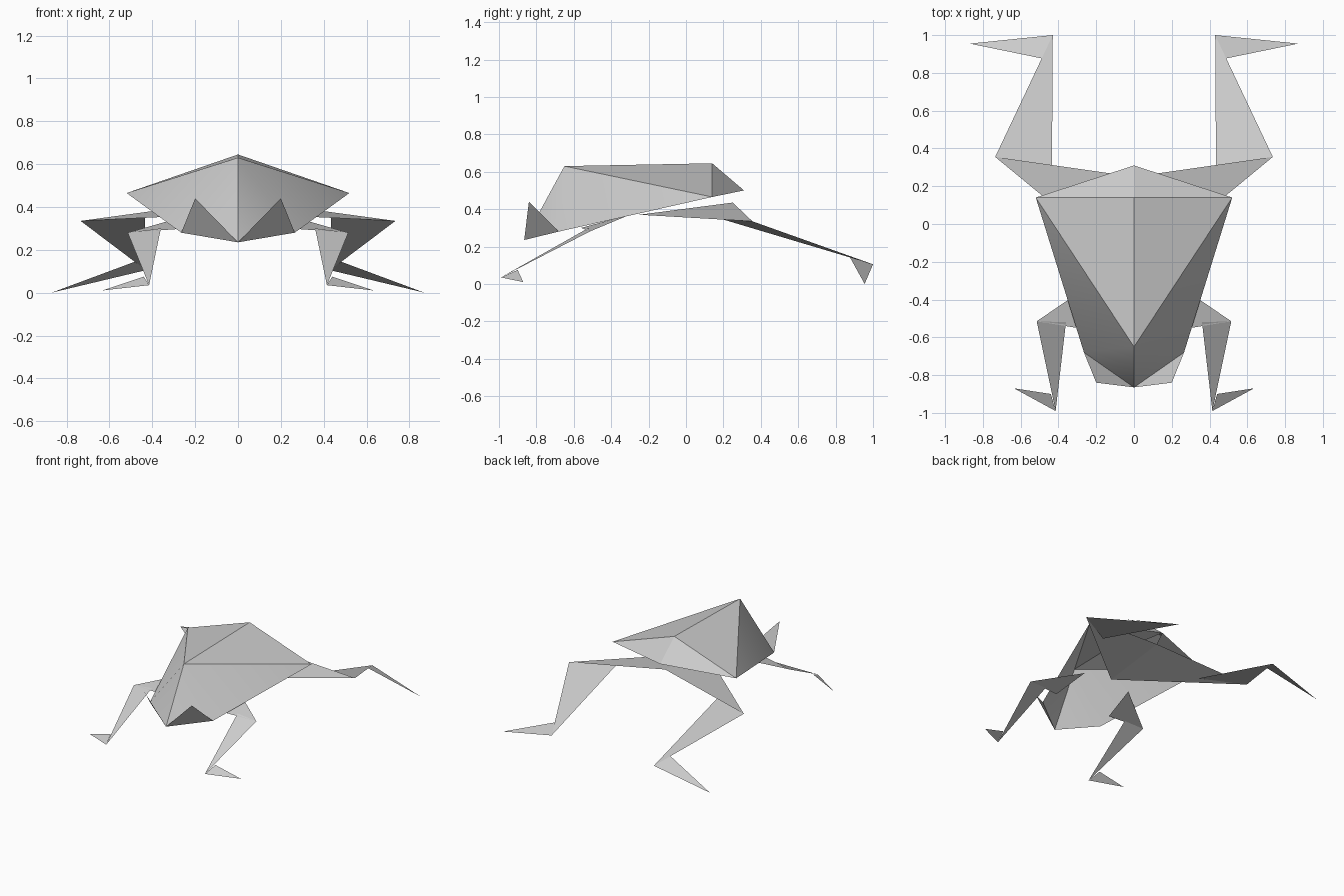
import bpy
from mathutils import Vector

cube = bpy.data.objects.get("Cube")
if cube:
    bpy.data.objects.remove(cube, do_unlink=True)

# One paper colour for the whole folded figure
paper = bpy.data.materials.new("grey_paper")
paper.use_nodes = True
GREY = (0.6, 0.6, 0.6, 1)
paper.diffuse_color = GREY
paper.node_tree.nodes["Principled BSDF"].inputs["Base Color"].default_value = GREY

# Fold corners of the left half; the right half is its reflection
FOLDS = {
    # body
    "ridge_front": (0, -.65, .63),
    "ridge_rear": (0, .14, .645),
    "haunch": (.52, .14, .465),
    "cheek": (.265, -.68, .28),
    "nose": (0, -.865, .235),
    "jaw_tip": (.2, -.84, .44),
    "tail": (0, .31, .5),
    "tail_tuck": (.15, -.06, .44),
    # hind leg
    "belly": (0, -.25, .37),
    "rump": (0, .25, .435),
    "knee": (.735, .355, .335),
    "shin_inner": (.435, .18, .35),
    "ankle": (.43, 1, .105),
    "heel": (.48, .875, .145),
    "hind_toe": (.87, .955, 0),
    # front leg
    "shoulder": (.2, -.3, .37),
    "armpit": (.24, -.56, .3),
    "elbow": (.515, -.515, .28),
    "forearm_inner": (.36, -.52, .3),
    "wrist": (.415, -.99, .035),
    "palm": (.44, -.9, .075),
    "front_toe": (.635, -.87, .01),
}


def sheet(name, facets, side, smooth=False):
    """Make one paper sheet from facets listed by fold-corner name."""
    used = sorted({corner for facet in facets for corner in facet})
    verts = []
    for corner in used:
        point = Vector(FOLDS[corner])
        point.x *= side
        verts.append(point)
    faces = [[used.index(corner) for corner in facet] for facet in facets]
    if side < 0:
        faces = [face[::-1] for face in faces]
    mesh = bpy.data.meshes.new(name)
    mesh.from_pydata(verts, [], faces)
    mesh.materials.append(paper)
    for poly in mesh.polygons:
        poly.use_smooth = smooth
    obj = bpy.data.objects.new(name, mesh)
    bpy.context.collection.objects.link(obj)
    return obj


# Folded parts of one half: name, facets, smooth shading
PARTS = [
    ("back", [("haunch", "ridge_rear", "ridge_front")], False),
    ("flank", [("haunch", "ridge_front", "cheek"),
               ("ridge_front", "nose", "cheek")], True),
    ("jaw_flap", [("nose", "cheek", "jaw_tip")], False),
    ("tail_flap", [("haunch", "tail", "ridge_rear")], False),
    ("tail_underside", [("haunch", "tail_tuck", "tail")], False),
    ("hind_thigh", [("belly", "knee", "rump")], False),
    ("hind_shin", [("knee", "ankle", "shin_inner")], False),
    ("hind_foot", [("ankle", "heel", "hind_toe")], False),
    ("front_upper_arm", [("shoulder", "armpit", "elbow")], False),
    ("front_forearm", [("elbow", "forearm_inner", "wrist")], False),
    ("front_foot", [("wrist", "front_toe", "palm")], False),
]

for label, side in (("left", 1), ("right", -1)):
    for part, facets, smooth in PARTS:
        sheet(label + "_" + part, facets, side, smooth)
